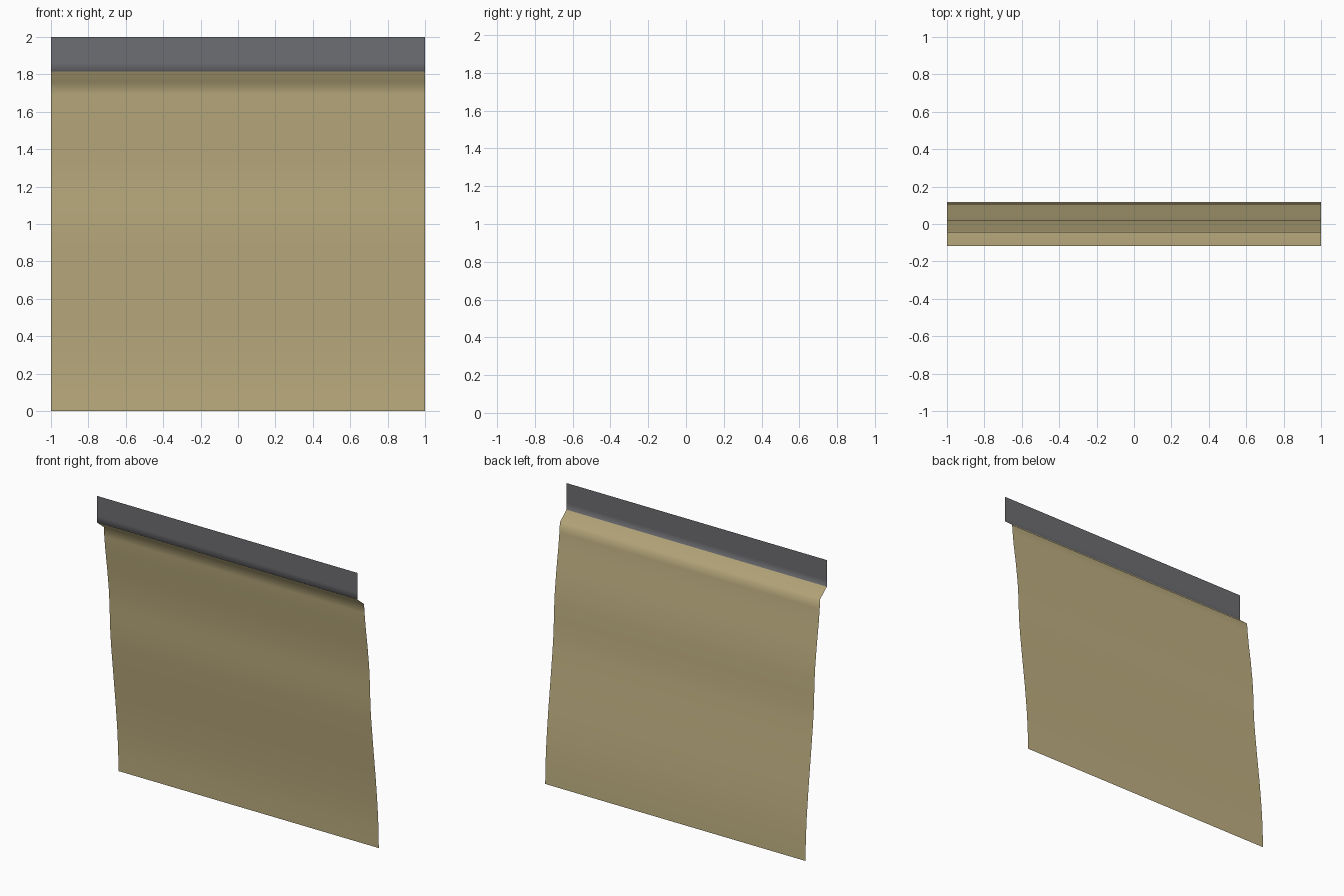
import bpy
import bmesh

if "Cube" in bpy.data.objects:
    bpy.data.objects.remove(bpy.data.objects["Cube"])


def material(name, colour):
    mat = bpy.data.materials.new(name)
    mat.diffuse_color = (*colour, 1.0)
    mat.use_nodes = True
    mat.node_tree.nodes["Principled BSDF"].inputs["Base Color"].default_value = mat.diffuse_color
    return mat


# Side profile of the thin sheet as (y, z), from the top rail down to the hem
PROFILE = [
    (-0.117, 2.0), (-0.117, 1.86), (-0.117, 1.815),
    (-0.045, 1.757), (-0.039, 1.69), (-0.029, 1.6), (-0.007, 1.45),
    (0.011, 1.3), (0.018, 1.2), (0.022, 1.1), (0.027, 1.0), (0.036, 0.9),
    (0.059, 0.7), (0.083, 0.5), (0.103, 0.3), (0.113, 0.15), (0.117, 0.0),
]
RAIL_STRIPS = 2  # the first strips form the dark upright rail

# Sheet: profile swept straight across x, facing the front
bm = bmesh.new()
rows = [[bm.verts.new((x, y, z)) for x in (-1, 1)] for y, z in PROFILE]
for i, (upper, lower) in enumerate(zip(rows, rows[1:])):
    face = bm.faces.new((lower[0], lower[1], upper[1], upper[0]))
    face.smooth = True
    face.material_index = 0 if i < RAIL_STRIPS else 1

mesh = bpy.data.meshes.new("hanging_sheet")
bm.to_mesh(mesh)
bm.free()

# Dark rail and tan cloth colours
mesh.materials.append(material("dark_grey", (0.155, 0.157, 0.17)))
mesh.materials.append(material("tan", (0.52, 0.43, 0.22)))

sheet = bpy.data.objects.new("hanging_sheet", mesh)
bpy.context.collection.objects.link(sheet)
